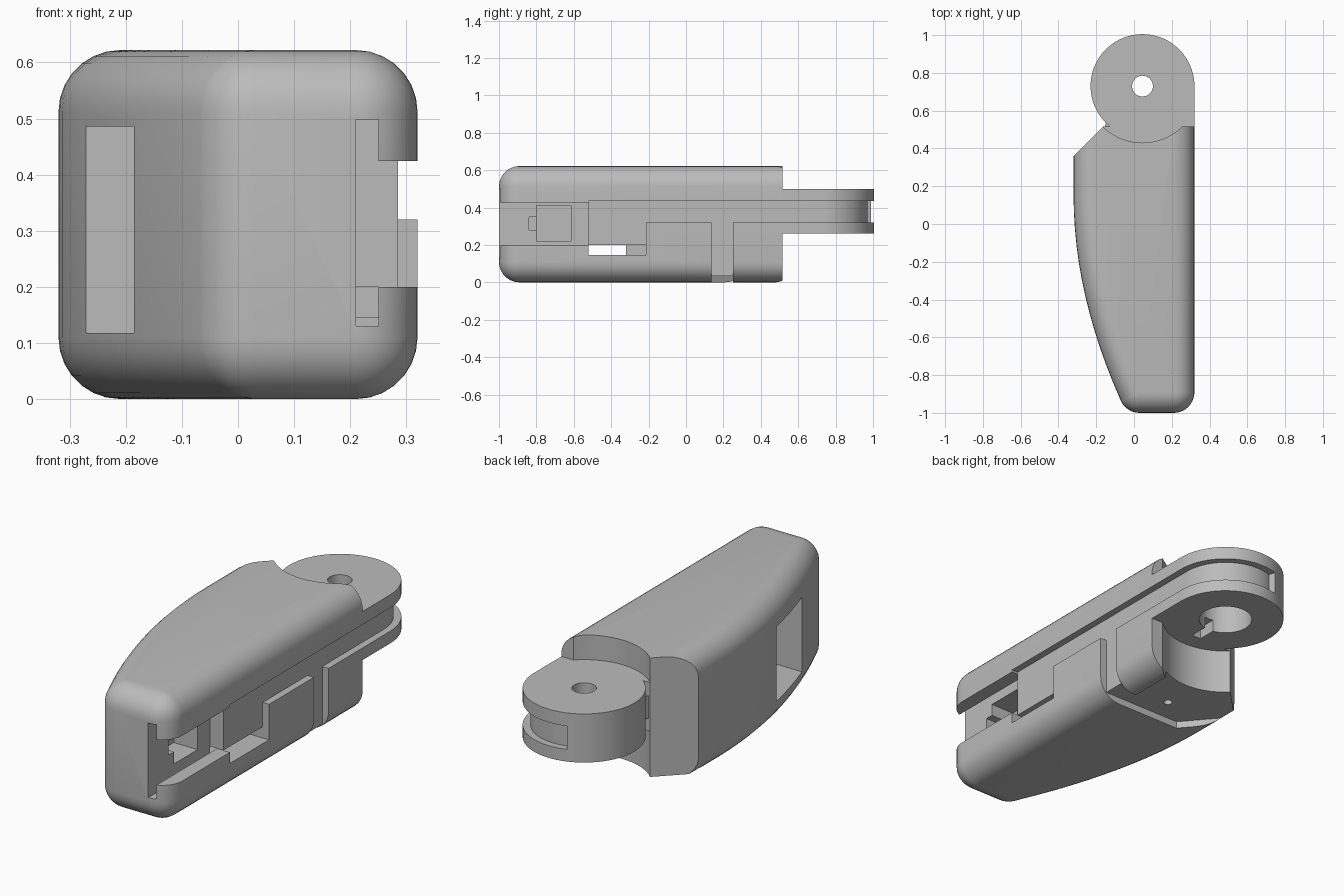
import bpy, bmesh, math
from mathutils import Vector

if "Cube" in bpy.data.objects:
    bpy.data.objects.remove(bpy.data.objects["Cube"])

grey = bpy.data.materials.new("plain grey")
grey.use_nodes = True
grey.diffuse_color = (0.5, 0.5, 0.5, 1)
grey.node_tree.nodes["Principled BSDF"].inputs["Base Color"].default_value = (0.5, 0.5, 0.5, 1)

PIVOT = (0.045, 0.73)   # hinge centre
R = 0.11                # housing edge radius
H = 0.622               # housing height


def make(name, bm):
    bmesh.ops.recalc_face_normals(bm, faces=bm.faces)
    me = bpy.data.meshes.new(name)
    bm.to_mesh(me)
    bm.free()
    me.materials.append(grey)
    ob = bpy.data.objects.new(name, me)
    bpy.context.collection.objects.link(ob)
    return ob


def prism(name, pts, z0, z1):
    bm = bmesh.new()
    f = bm.faces.new([bm.verts.new((x, y, z0)) for x, y in pts])
    ext = bmesh.ops.extrude_face_region(bm, geom=[f])
    bmesh.ops.translate(bm, vec=(0, 0, z1 - z0),
                        verts=[v for v in ext["geom"] if isinstance(v, bmesh.types.BMVert)])
    return make(name, bm)


def box(name, x0, x1, y0, y1, z0, z1):
    return prism(name, [(x0, y0), (x1, y0), (x1, y1), (x0, y1)], z0, z1)


def arc(r, a0, a1, n, c=PIVOT):
    return [(c[0] + r * math.cos(math.radians(a0 + (a1 - a0) * i / n)),
             c[1] + r * math.sin(math.radians(a0 + (a1 - a0) * i / n))) for i in range(n + 1)]


def disc(name, r, z0, z1, c=PIVOT):
    return prism(name, arc(r, 0, 360, 72, c)[:-1], z0, z1)


def combine(ob, tools, op):
    """Apply each tool to ob, then drop the tool."""
    for t in tools:
        m = ob.modifiers.new("bool", 'BOOLEAN')
        m.operation, m.solver, m.object = op, 'EXACT', t
        bpy.context.view_layer.objects.active = ob
        bpy.ops.object.modifier_apply(modifier=m.name)
        bpy.data.objects.remove(t)


# Housing: hull of spheres placed along an inset outline with a curved left side
inner = [(0.21, -0.89), (0.21, 0.8), (-0.21, 0.8)]
a, b, c = Vector((-0.21, 0.15)), Vector((-0.21, -0.35)), Vector((0.03, -0.89))
for i in range(13):
    t = i / 12
    inner.append(tuple(a * (1 - t) ** 2 + b * 2 * t * (1 - t) + c * t * t))
bm = bmesh.new()
for x, y in inner:
    for k in range(8):
        lat = math.pi / 2 * k / 7
        for j in range(1 if k == 7 else 40):
            lon = math.tau * j / 40
            dx, dy = R * math.cos(lat) * math.cos(lon), R * math.cos(lat) * math.sin(lon)
            for s in (-1, 1):
                bm.verts.new((x + dx, y + dy, H / 2 + s * (H / 2 - R + R * math.sin(lat))))
hull = bmesh.ops.convex_hull(bm, input=bm.verts)
bmesh.ops.delete(bm, geom=[v for v in bm.verts if not v.link_faces], context='VERTS')
bmesh.ops.dissolve_limit(bm, angle_limit=0.004, verts=bm.verts, edges=bm.edges)
housing = make("housing", bm)

combine(housing, [
    # Back end, chamfer and round clearance above and below the hinge
    box("back_cut", -1, 1, 0.515, 1.5, -1, 2),
    prism("chamfer_cut", [(-0.62, 0.06), (0.0, 0.68), (-0.6, 0.9)], -1, 2),
    disc("upper_clearance", 0.3, 0.5, 1),
    disc("lower_clearance", 0.3, -0.5, 0.26),
    # Shallow step underneath, with a small screw hole
    prism("under_step", [(0.2, 0.135), (0.2, 0.7), (-0.5, 0.7), (-0.35, 0.37), (-0.15, 0.135)], -0.1, 0.035),
    box("under_slot", 0.19, 0.5, 0.135, 0.25, -0.1, 0.035),
    disc("screw_hole", 0.02, -0.1, 0.12, (0.0, 0.25)),
    # Groove along the right side and the slot between the two tabs
    box("side_groove", 0.285, 0.5, -0.52, 0.7, 0.32, 0.435),
    box("plate_recess", 0.285, 0.5, -0.52, -0.215, 0.145, 0.33),
    box("tab_slot", 0.285, 0.5, 0.135, 0.25, -0.1, 0.33),
    # Stepped channel opening at the front
    box("channel_mouth", 0.24, 0.5, -1.2, -0.52, 0.2, 0.424),
    box("channel", 0.21, 0.25, -1.2, -0.52, 0.13, 0.498),
    # Left window, through slot and right pocket
    box("left_window", -0.6, 0.0, -0.64, -0.32, 0.118, 0.486),
    box("through_slot", -0.1, 0.4, -0.52, -0.32, 0.145, 0.2),
    box("slot_end", 0.1, 0.4, -0.33, -0.215, 0.145, 0.2),
    box("right_pocket", 0.08, 0.25, -0.8, -0.615, 0.22, 0.41),
    box("pocket_side", 0.12, 0.25, -0.84, -0.79, 0.28, 0.35),
], 'DIFFERENCE')


# Hinge knuckle: two plates around a grooved hub, straight along the right side
def knuckle(name, r, z0, z1):
    return prism(name, [(PIVOT[0] + r, 0.5)] + arc(r, 0, 225, 48) + [(PIVOT[0] - 0.1, 0.45)], z0, z1)


hinge = knuckle("hinge", 0.275, 0.26, 0.5)
outer = arc(0.4, 109, 0, 30) + [(0.445, 0.3), (0.285, 0.3)] + arc(0.24, 0, 109, 30)
combine(hinge, [
    prism("hub_groove", outer, 0.32, 0.435),
    disc("pin_hole", 0.055, 0.1, 0.7),
    disc("lower_bore", 0.125, 0.1, 0.42),
    box("bore_slot", 0.02, 0.07, 0.4, 0.73, 0.1, 0.32),
], 'DIFFERENCE')

# Right cheek and back web joining the hinge to the housing
web = prism("hinge_web", [(0.285, 0.5), (0.28, 0.56), (-0.14, 0.56), (-0.16, 0.5)], 0.322, 0.433)
combine(hinge, [web], 'UNION')

for ob in (housing, hinge):
    bpy.ops.object.select_all(action='DESELECT')
    ob.select_set(True)
    bpy.context.view_layer.objects.active = ob
    bpy.ops.object.shade_smooth_by_angle(angle=math.radians(30))
